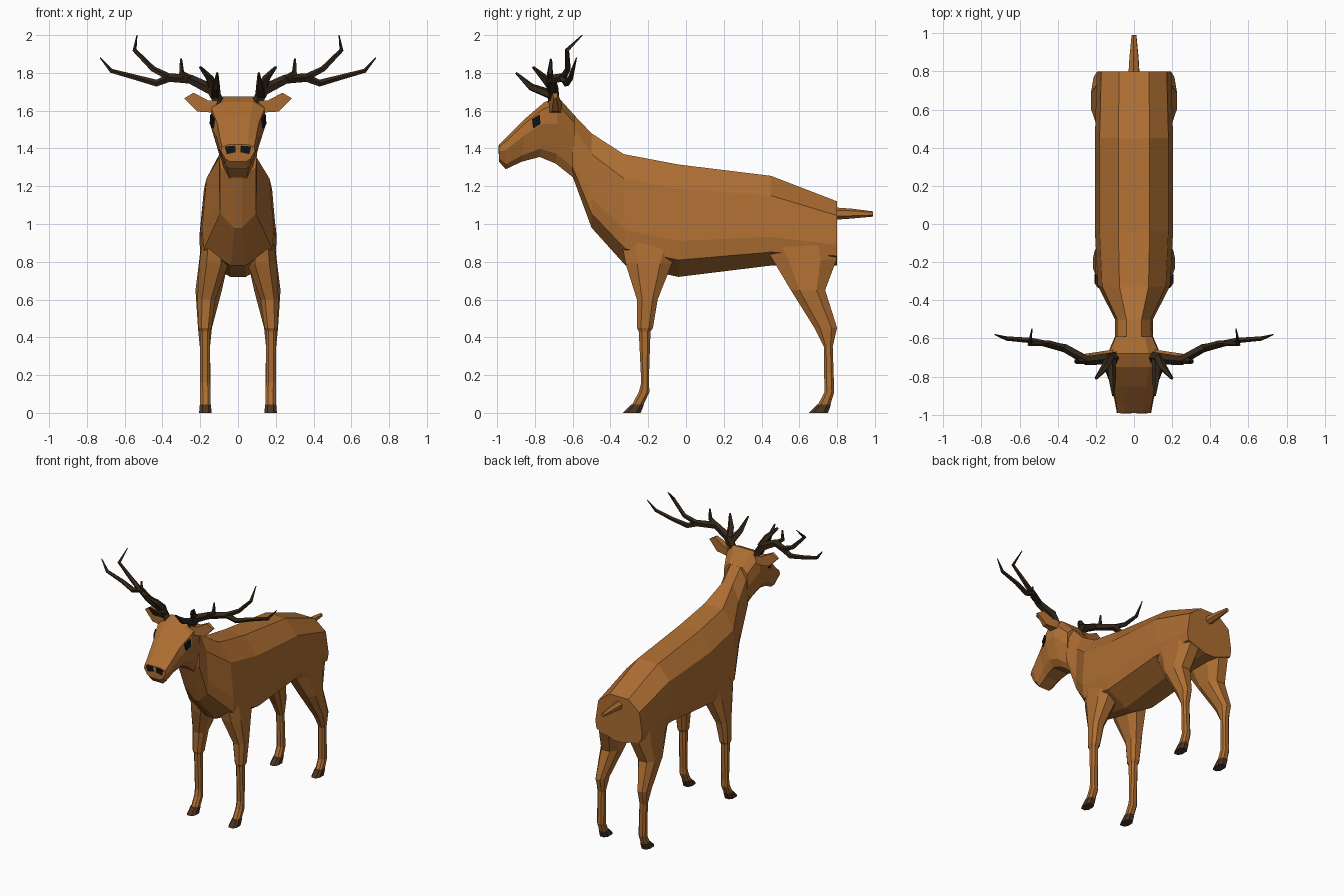
import bpy, bmesh, math
from mathutils import Vector

if "Cube" in bpy.data.objects:
    bpy.data.objects.remove(bpy.data.objects["Cube"])


def material(name, rgb):
    m = bpy.data.materials.new(name)
    m.diffuse_color = (*rgb, 1)
    m.use_nodes = True
    m.node_tree.nodes["Principled BSDF"].inputs["Base Color"].default_value = m.diffuse_color
    return m


FUR = material("fur", (0.42, 0.155, 0.032))
HORN = material("horn", (0.035, 0.02, 0.01))
HOOF = material("hoof", (0.07, 0.035, 0.018))
BLACK = material("black", (0.006, 0.006, 0.006))


def finish(bm, name, mat, mirror=False):
    bmesh.ops.recalc_face_normals(bm, faces=bm.faces)
    me = bpy.data.meshes.new(name)
    bm.to_mesh(me)
    bm.free()
    me.materials.append(mat)
    ob = bpy.data.objects.new(name, me)
    bpy.context.collection.objects.link(ob)
    if mirror:
        ob.modifiers.new("mirror", 'MIRROR')
    return ob


def loft(bm, rings):
    """Skin closed rings of equal point count and cap both ends."""
    vs = [[bm.verts.new(p) for p in r] for r in rings]
    n = len(vs[0])
    for a, b in zip(vs, vs[1:]):
        for i in range(n):
            bm.faces.new((a[i], a[(i + 1) % n], b[(i + 1) % n], b[i]))
    bm.faces.new(vs[0])
    bm.faces.new(vs[-1])


def body_ring(spec, profile):
    """spec: y and z at top, y and z at bottom, half width."""
    yt, zt, yb, zb, w = spec
    half = [(w * x, yb + (yt - yb) * f, zb + (zt - zb) * f) for x, f in profile]
    return half + [(-x, y, z) for x, y, z in reversed(half)]


def leg_ring(z, y0, y1, x0, x1, slope=0):
    """Rectangle with cut corners."""
    cx, cy, hx, hy, c = (x0 + x1) / 2, (y0 + y1) / 2, (x1 - x0) / 2, (y1 - y0) / 2, 0.5
    pts = [(1, -c), (1, c), (c, 1), (-c, 1), (-1, c), (-1, -c), (-c, -1), (c, -1)]
    return [(cx + hx * a, cy + hy * b, z) for a, b in pts]


def tube(bm, path, sides=5):
    """Tapered tube; path points are x, y, z, radius."""
    pts = [Vector(p[:3]) for p in path]
    rings = []
    for i, p in enumerate(pts):
        d = (pts[min(i + 1, len(pts) - 1)] - pts[max(i - 1, 0)]).normalized()
        u = d.cross(Vector((0.1, 1, 0.2))).normalized()
        v = d.cross(u)
        r = path[i][3]
        rings.append([p + r * (u * math.cos(a) + v * math.sin(a))
                      for a in (2 * math.pi * k / sides for k in range(sides))])
    loft(bm, rings)


# Torso and neck
torso_profile = [(.4, 1), (.88, .78), (1, .32), (.95, .15), (.2, 0)]
torso = [(.80, 1.12, .80, .78, .195), (.45, 1.255, .45, .78, .205),
         (-.04, 1.315, -.04, .72, .205), (-.33, 1.37, -.32, .78, .19),
         (-.50, 1.48, -.50, .98, .10), (-.60, 1.585, -.60, 1.25, .10)]
bm = bmesh.new()
loft(bm, [body_ring(s, torso_profile) for s in torso])
finish(bm, "torso", FUR)

# Head
head_profile = [(.55, 1), (.95, .88), (1, .6), (.72, .15), (.45, 0)]
head = [(-.59, 1.575, -.59, 1.24, .10), (-.68, 1.675, -.69, 1.32, .14),
        (-.75, 1.645, -.775, 1.355, .148), (-.85, 1.56, -.87, 1.33, .115),
        (-.95, 1.46, -.955, 1.29, .097), (-.99, 1.42, -.99, 1.33, .09)]
bm = bmesh.new()
loft(bm, [body_ring(s, head_profile) for s in head])
finish(bm, "head", FUR)

# Nostrils
bm = bmesh.new()
nostril = [(.012, 1.38), (.06, 1.37), (.07, 1.41), (.015, 1.415)]
loft(bm, [[(x, y, z) for x, z in nostril] for y in (-.98, -.994)])
finish(bm, "nostrils", BLACK, True)

# Eyes
bm = bmesh.new()
eye = [(-.815, 1.555), (-.775, 1.58), (-.77, 1.53), (-.81, 1.505)]
loft(bm, [[(x + (y + .79) * .35, y, z) for y, z in eye] for x in (.115, .143)])
finish(bm, "eyes", BLACK, True)

# Ears
bm = bmesh.new()
ear = [(.11, 1.65), (.16, 1.655), (.235, 1.695), (.285, 1.665), (.215, 1.595), (.13, 1.59)]
loft(bm, [[(x, y + (.285 - x) * k, z) for x, z in ear] for y, k in ((-.70, -.15), (-.685, .15))])
finish(bm, "ears", FUR, True)

# Antlers: main beam and tines
bm = bmesh.new()
tube(bm, [(.10, -.70, 1.64, .032), (.14, -.705, 1.71, .032), (.25, -.715, 1.765, .026),
          (.36, -.65, 1.775, .024), (.43, -.635, 1.745, .019), (.54, -.61, 1.775, .015),
          (.67, -.60, 1.81, .012), (.73, -.58, 1.88, .003)])
tube(bm, [(.35, -.655, 1.77, .02), (.45, -.625, 1.82, .016), (.548, -.63, 1.92, .012),
          (.535, -.55, 2.0, .003)])
tube(bm, [(.24, -.715, 1.76, .02), (.30, -.72, 1.80, .016), (.302, -.715, 1.875, .006)])
tube(bm, [(.13, -.70, 1.71, .028), (.15, -.75, 1.77, .022), (.20, -.81, 1.83, .008)])
tube(bm, [(.12, -.70, 1.68, .028), (.115, -.82, 1.725, .02), (.11, -.90, 1.80, .006)])
finish(bm, "antlers", HORN, True)

# Front and hind legs
legs = {
    "front": ([(.90, -.34, -.03, .06, .19), (.79, -.32, -.075, .05, .205),
               (.60, -.26, -.15, .12, .215), (.45, -.26, -.175, .14, .21),
               (.43, -.25, -.188, .148, .202), (.16, -.237, -.197, .148, .20),
               (.11, -.25, -.193, .145, .20), (.045, -.285, -.225, .145, .20)],
              [(.045, -.29, -.222, .143, .202), (0, -.335, -.24, .14, .206)]),
    "hind": ([(.90, .40, .80, .06, .195), (.81, .46, .797, .05, .205),
              (.65, .555, .737, .085, .225), (.45, .68, .80, .138, .212),
              (.35, .73, .777, .148, .202), (.11, .733, .785, .145, .20),
              (.045, .70, .765, .145, .20)],
             [(.045, .695, .768, .143, .202), (0, .65, .752, .14, .206)])}
for name, (leg, hoof) in legs.items():
    bm = bmesh.new()
    loft(bm, [leg_ring(*r) for r in leg])
    finish(bm, name + "_legs", FUR, True)
    bm = bmesh.new()
    loft(bm, [leg_ring(*r) for r in hoof])
    finish(bm, name + "_hooves", HOOF, True)

# Tail
bm = bmesh.new()
tube(bm, [(0, .77, 1.055, .034), (0, .88, 1.055, .026), (0, .99, 1.053, .014)], 6)
finish(bm, "tail", FUR)
